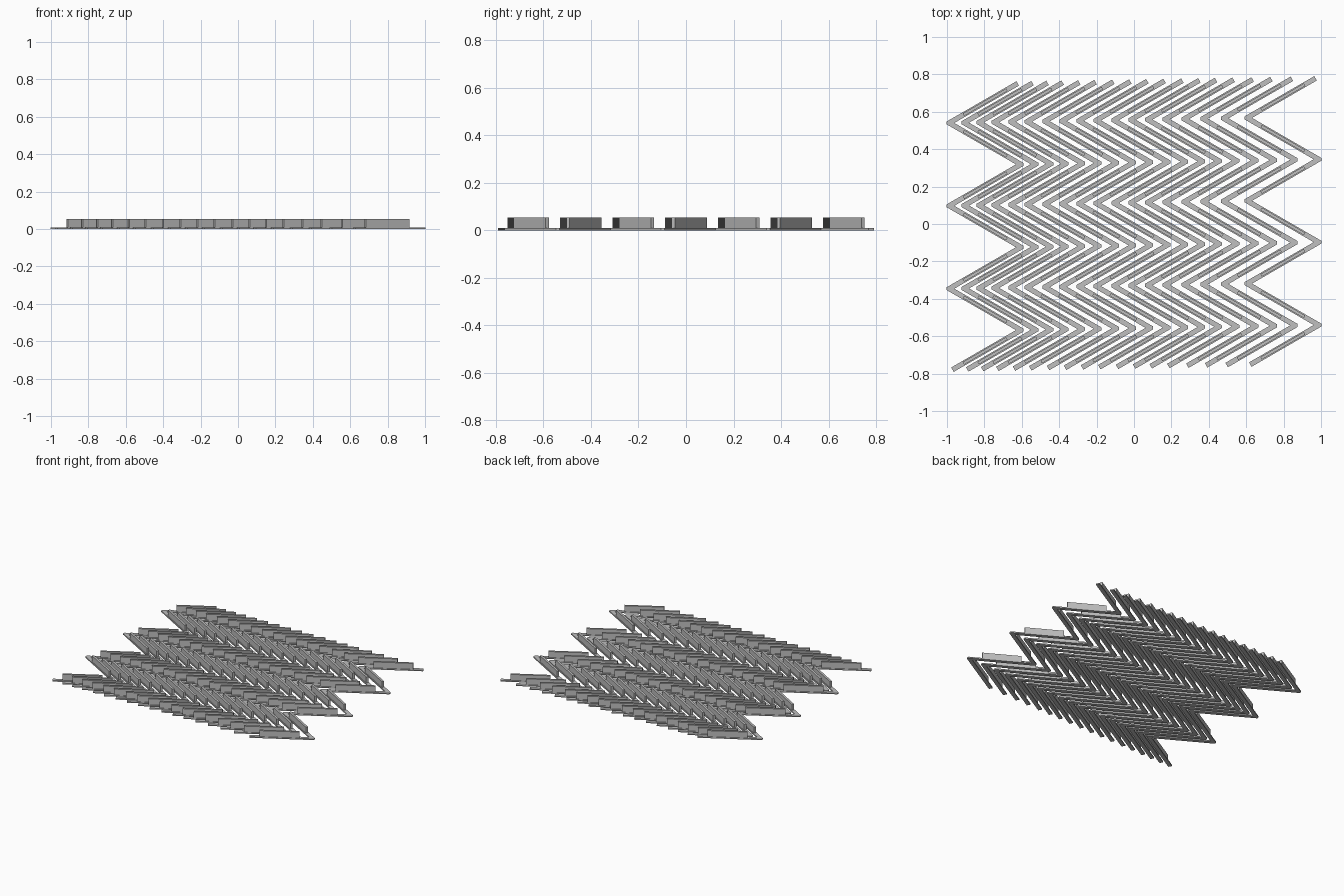
import bpy, bmesh, math
from mathutils import Vector, Matrix

cube = bpy.data.objects.get("Cube")
if cube:
    bpy.data.objects.remove(cube, do_unlink=True)

grey = bpy.data.materials.new("plain_grey")
grey.use_nodes = True
grey.diffuse_color = (0.52, 0.52, 0.52, 1)
grey.node_tree.nodes["Principled BSDF"].inputs["Base Color"].default_value = (0.52, 0.52, 0.52, 1)

# Row centres along x; the gaps widen towards +x
ROWS = [-0.796, -0.717, -0.637, -0.556, -0.467, -0.38, -0.285, -0.194, -0.103,
        -0.011, 0.084, 0.175, 0.264, 0.358, 0.46, 0.56, 0.67, 0.796]
ANGLE = math.radians(30)
SEGMENTS = 7
RISE = 0.2215
RUN = RISE / math.tan(ANGLE)
WIDTH, BASE = 0.027, 0.009
WALL_LENGTH, WALL_THICK, WALL_TOP = 0.268, 0.016, 0.053
SKEW = 0.017


def strip_outline():
    """Two edges of a zigzag band with blunt outer corners."""
    pts = [Vector(((-1) ** (k + 1) * RUN / 2, (k - SEGMENTS / 2) * RISE))
           for k in range(SEGMENTS + 1)]
    for end, nxt in ((0, 1), (-1, -2)):
        pts[end] += (pts[nxt] - pts[end]).normalized() * 0.02
    half = WIDTH / 2
    left, right = [], []
    for k, p in enumerate(pts):
        if k in (0, SEGMENTS):
            d = pts[1] - pts[0] if k == 0 else pts[-1] - pts[-2]
            n = Vector((-d.y, d.x)).normalized() * half
            left.append(p + n)
            right.append(p - n)
            continue
        side = 1 if p.x > 0 else -1
        inner = p - Vector((side * WIDTH, 0))
        drop = half * math.tan(ANGLE)
        outer = [p + Vector((side * half, s * drop)) for s in (-1, 1)]
        (left if side > 0 else right).append(inner)
        (right if side > 0 else left).extend(outer)
    return left + right[::-1]


def finish(bm, name):
    bmesh.ops.recalc_face_normals(bm, faces=bm.faces)
    mesh = bpy.data.meshes.new(name)
    bm.to_mesh(mesh)
    bm.free()
    mesh.materials.append(grey)
    obj = bpy.data.objects.new(name, mesh)
    bpy.context.collection.objects.link(obj)


outline = strip_outline()
for i, x in enumerate(ROWS):
    y = x * SKEW

    # Thin zigzag base strip
    bm = bmesh.new()
    face = bm.faces.new([bm.verts.new((p.x + x, p.y + y, 0)) for p in outline])
    ext = bmesh.ops.extrude_face_region(bm, geom=[face])
    top = [v for v in ext["geom"] if isinstance(v, bmesh.types.BMVert)]
    bmesh.ops.translate(bm, verts=top, vec=(0, 0, BASE))
    finish(bm, f"zigzag_strip_{i + 1}")

    # Upright wall in the middle of every straight run
    bm = bmesh.new()
    for k in range(SEGMENTS):
        turn = ANGLE if k % 2 == 0 else -ANGLE
        place = Vector((x, y + (k + 0.5 - SEGMENTS / 2) * RISE, (BASE + WALL_TOP) / 2))
        size = Matrix.Diagonal((WALL_LENGTH, WALL_THICK, WALL_TOP - BASE, 1))
        bmesh.ops.create_cube(bm, size=1, matrix=Matrix.Translation(place)
                              @ Matrix.Rotation(turn, 4, 'Z') @ size)
    finish(bm, f"upright_walls_{i + 1}")
